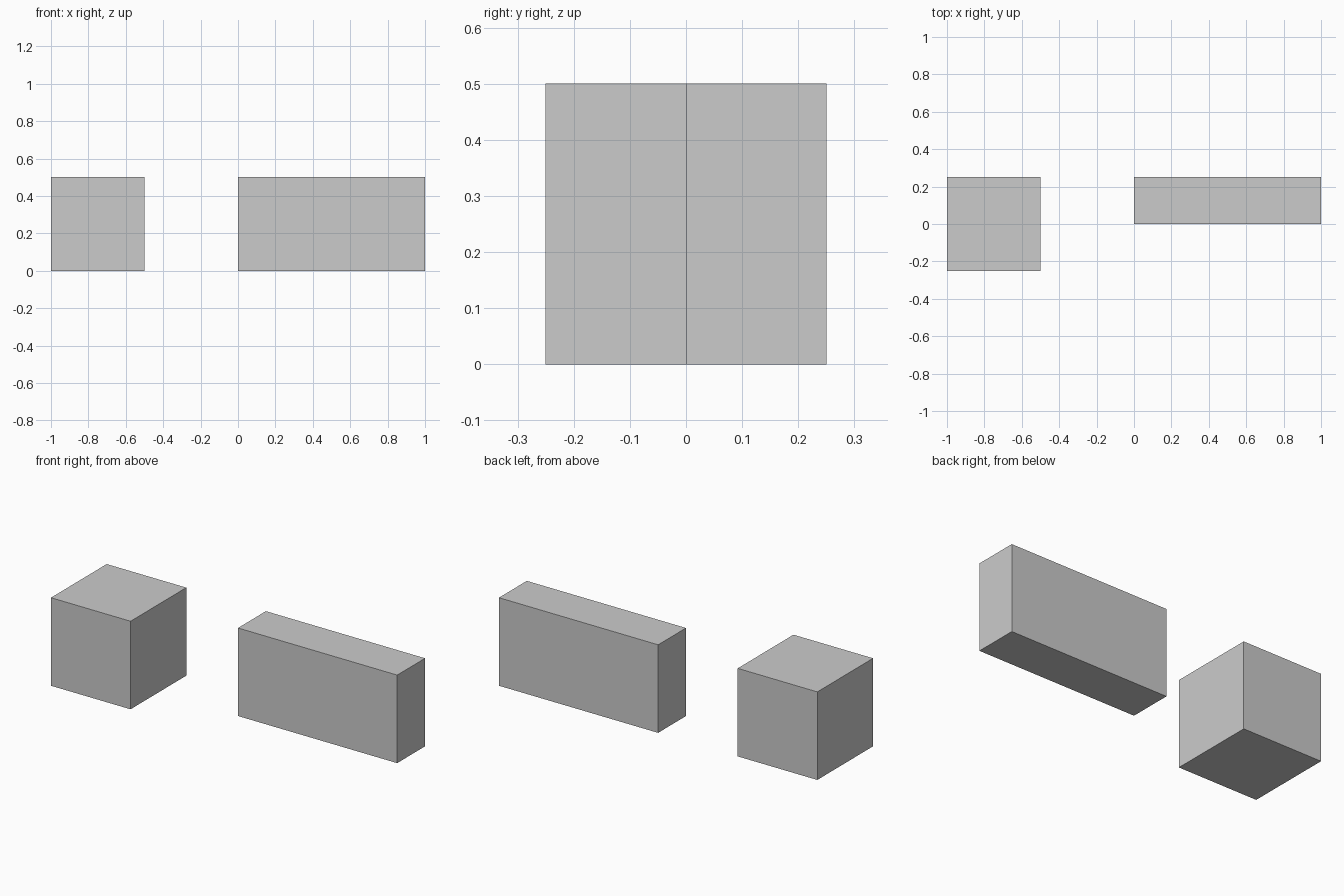
import bpy
import bmesh
from mathutils import Matrix, Vector

if "Cube" in bpy.data.objects:
    bpy.data.objects.remove(bpy.data.objects["Cube"])


def box(name, low, high):
    """Axis-aligned box between two opposite corners."""
    low, high = Vector(low), Vector(high)
    bm = bmesh.new()
    bmesh.ops.create_cube(bm, size=1, matrix=Matrix.Diagonal((*(high - low), 1)))
    mesh = bpy.data.meshes.new(name)
    bm.to_mesh(mesh)
    bm.free()
    obj = bpy.data.objects.new(name, mesh)
    obj.location = (low + high) / 2
    bpy.context.collection.objects.link(obj)
    return obj


# Cube on the left
box("cube_block", (-1, -0.25, 0), (-0.5, 0.25, 0.5))

# Long thin slab on the right, set towards the back
box("long_block", (0, 0, 0), (1, 0.25, 0.5))
